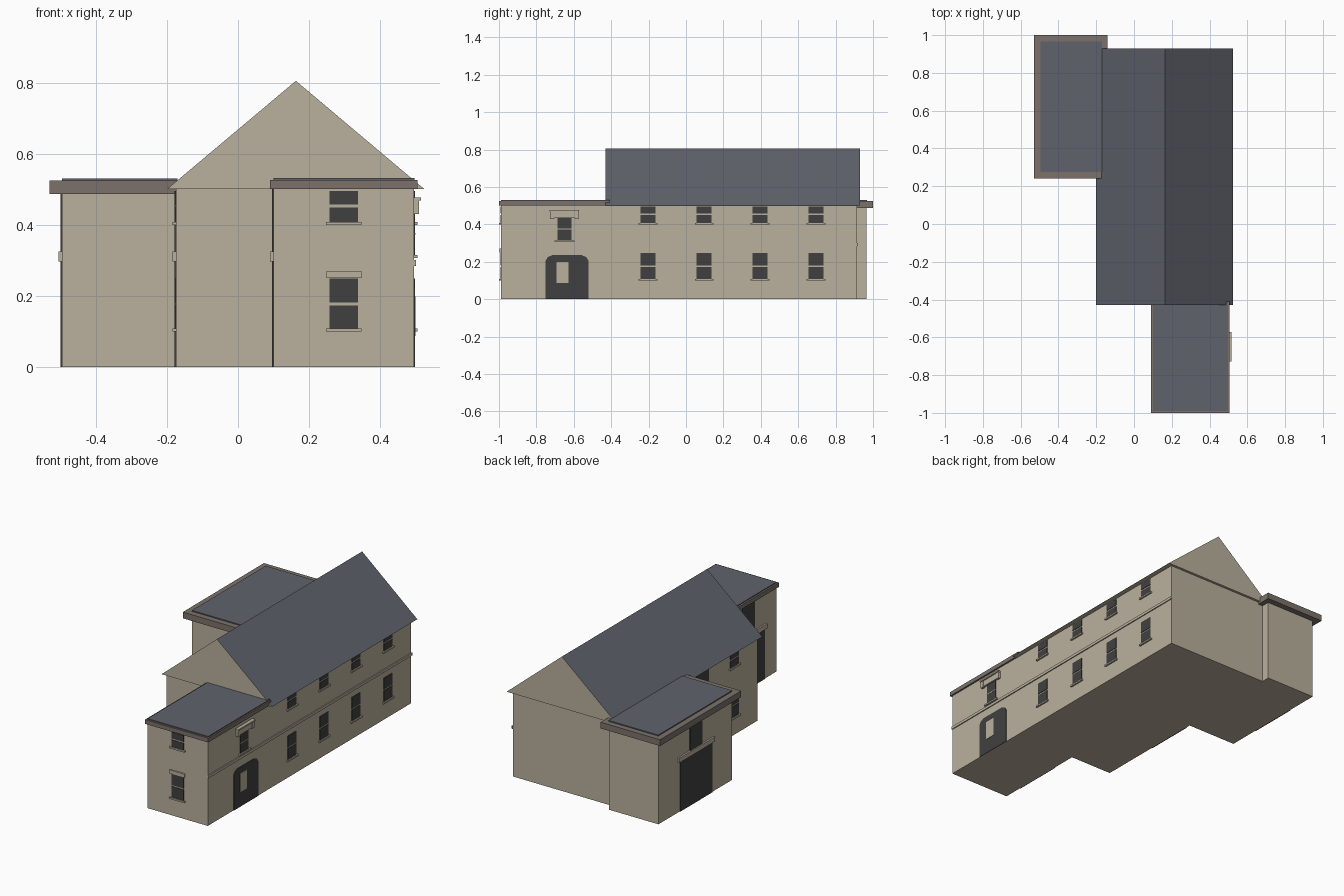
import bpy, bmesh

if "Cube" in bpy.data.objects:
    bpy.data.objects.remove(bpy.data.objects["Cube"])


def material(name, colour):
    mat = bpy.data.materials.new(name)
    mat.use_nodes = True
    rgba = (*colour, 1)
    mat.diffuse_color = rgba
    mat.node_tree.nodes["Principled BSDF"].inputs["Base Color"].default_value = rgba
    return mat


STONE = material("tan stone", (0.49, 0.44, 0.34))
SLATE = material("blue grey slate", (0.115, 0.123, 0.15))
TRIM = material("brown trim", (0.2, 0.167, 0.145))
DARK = material("dark opening", (0.051, 0.051, 0.051))


def finish(name, bm, *mats):
    bmesh.ops.recalc_face_normals(bm, faces=bm.faces)
    mesh = bpy.data.meshes.new(name)
    bm.to_mesh(mesh)
    bm.free()
    for mat in mats:
        mesh.materials.append(mat)
    obj = bpy.data.objects.new(name, mesh)
    bpy.context.collection.objects.link(obj)
    return obj


def box(name, xs, ys, zs, mat):
    bm = bmesh.new()
    bmesh.ops.create_cube(bm, size=1)
    for v in bm.verts:
        v.co = [lo if c < 0 else hi for c, (lo, hi) in zip(v.co, (xs, ys, zs))]
    return finish(name, bm, mat)


def prism(name, points, move, mat, *more):
    """Extrude a closed outline along the vector move."""
    bm = bmesh.new()
    face = bm.faces.new([bm.verts.new(p) for p in points])
    ext = bmesh.ops.extrude_face_region(bm, geom=[face], use_keep_orig=True)
    verts = [g for g in ext["geom"] if isinstance(g, bmesh.types.BMVert)]
    bmesh.ops.translate(bm, verts=verts, vec=move)
    return finish(name, bm, mat, *more)


def plate(name, axis, wall, out, centre, width, zs, depth, mat):
    """Thin block on a wall facing along axis, in direction out."""
    across = (centre - width / 2, centre + width / 2)
    deep = sorted((wall - 0.002 * out, wall + depth * out))
    xs, ys = (deep, across) if axis == "x" else (across, deep)
    return box(name, xs, ys, zs, mat)


def sash_window(name, axis, wall, out, centre, bottom, middle, top):
    for part, zs in (("lower", (bottom, middle - 0.004)), ("upper", (middle + 0.004, top))):
        plate(f"{name}_{part}_pane", axis, wall, out, centre, 0.08, zs, 0.003, DARK)
    plate(f"{name}_sill", axis, wall, out, centre, 0.1, (bottom - 0.009, bottom), 0.01, STONE)


def loading_bay(name, wall, centre, top):
    plate(f"{name}_door", "x", wall, -1, centre, 0.3, (0, 0.297), 0.004, DARK)
    plate(f"{name}_lintel", "x", wall, -1, centre, 0.33, (0.297, 0.325), 0.01, STONE)
    plate(f"{name}_hatch", "x", wall, -1, centre, 0.115, (0.325, top), 0.004, DARK)


LOWER = (0.108, 0.177, 0.248)
UPPER = (0.408, 0.453, 0.495)
EAST, WEST, FRONT = 0.495, -0.175, -0.99

# Walls
box("main_walls", (WEST, EAST), (-0.42, 0.915), (0, 0.5), STONE)
box("front_block_walls", (0.1, EAST), (FRONT, -0.42), (0, 0.503), STONE)
box("back_wing_walls", (-0.495, -0.17), (0.275, 0.965), (0, 0.49), STONE)

# Pitched roof: slate slopes, stone gables and underside
roof = prism("pitched_roof", [(-0.2, -0.43, 0.5), (0.525, -0.43, 0.5), (0.163, -0.43, 0.805)],
             (0, 1.36, 0), STONE, SLATE)
for poly in roof.data.polygons:
    poly.material_index = int(poly.normal.z > 0.1)

# Flat roofs with trim
box("front_block_cornice", (0.09, 0.505), (-1, -0.41), (0.501, 0.526), TRIM)
box("front_block_flat_roof", (0.1, 0.497), (FRONT, -0.41), (0.52, 0.531), SLATE)
box("back_wing_cornice", (-0.53, -0.14), (0.24, 1), (0.487, 0.524), TRIM)
box("back_wing_flat_roof", (-0.495, -0.17), (0.275, 0.967), (0.52, 0.53), SLATE)

# String course along the left wall
box("string_course", (EAST - 0.002, EAST + 0.006), (FRONT, 0.92), (0.284, 0.3), STONE)

# Sash windows
for i, y in enumerate((-0.203, 0.097, 0.396, 0.695)):
    for floor, zs in (("lower", LOWER), ("upper", UPPER)):
        sash_window(f"left_{floor}_window_{i}", "x", EAST, 1, y, *zs)
for floor, zs in (("lower", LOWER), ("upper", UPPER)):
    sash_window(f"front_{floor}_window", "y", FRONT, -1, 0.298, *zs)
    sash_window(f"right_{floor}_window", "x", WEST, -1, -0.203, *zs)
plate("front_lintel", "y", FRONT, -1, 0.298, 0.098, (0.25, 0.27), 0.008, STONE)

# Entrance door with shouldered head and pale panel
right, left = -0.751, -0.521
outline = [(right, 0), (left, 0), (left, 0.205), (left - 0.012, 0.225), (left - 0.035, 0.235),
           (right + 0.035, 0.235), (right + 0.012, 0.225), (right, 0.205)]
prism("entrance_door", [(EAST - 0.002, y, z) for y, z in outline], (0.005, 0, 0), DARK)
plate("entrance_panel", "x", EAST, 1, -0.66, 0.064, (0.087, 0.198), 0.005, STONE)

# Window and bracketed hood above the entrance
plate("entrance_window", "x", EAST, 1, -0.65, 0.075, (0.315, 0.433), 0.003, DARK)
plate("entrance_window_bar", "x", EAST, 1, -0.65, 0.075, (0.372, 0.377), 0.004, STONE)
plate("entrance_window_sill", "x", EAST, 1, -0.65, 0.107, (0.306, 0.315), 0.01, STONE)
plate("entrance_hood", "x", EAST, 1, -0.65, 0.125, (0.433, 0.468), 0.012, STONE)
plate("entrance_hood_top", "x", EAST, 1, -0.65, 0.158, (0.468, 0.477), 0.02, STONE)
for side in (-1, 1):
    plate(f"entrance_hood_bracket_{side}", "x", EAST, 1, -0.65 + side * 0.067, 0.02,
          (0.43, 0.468), 0.015, STONE)

# Loading bays on the right-hand walls
loading_bay("front_block", 0.1, -0.725, 0.5)
loading_bay("main", WEST, 0.097, 0.495)
loading_bay("back_wing", -0.495, 0.615, 0.487)
